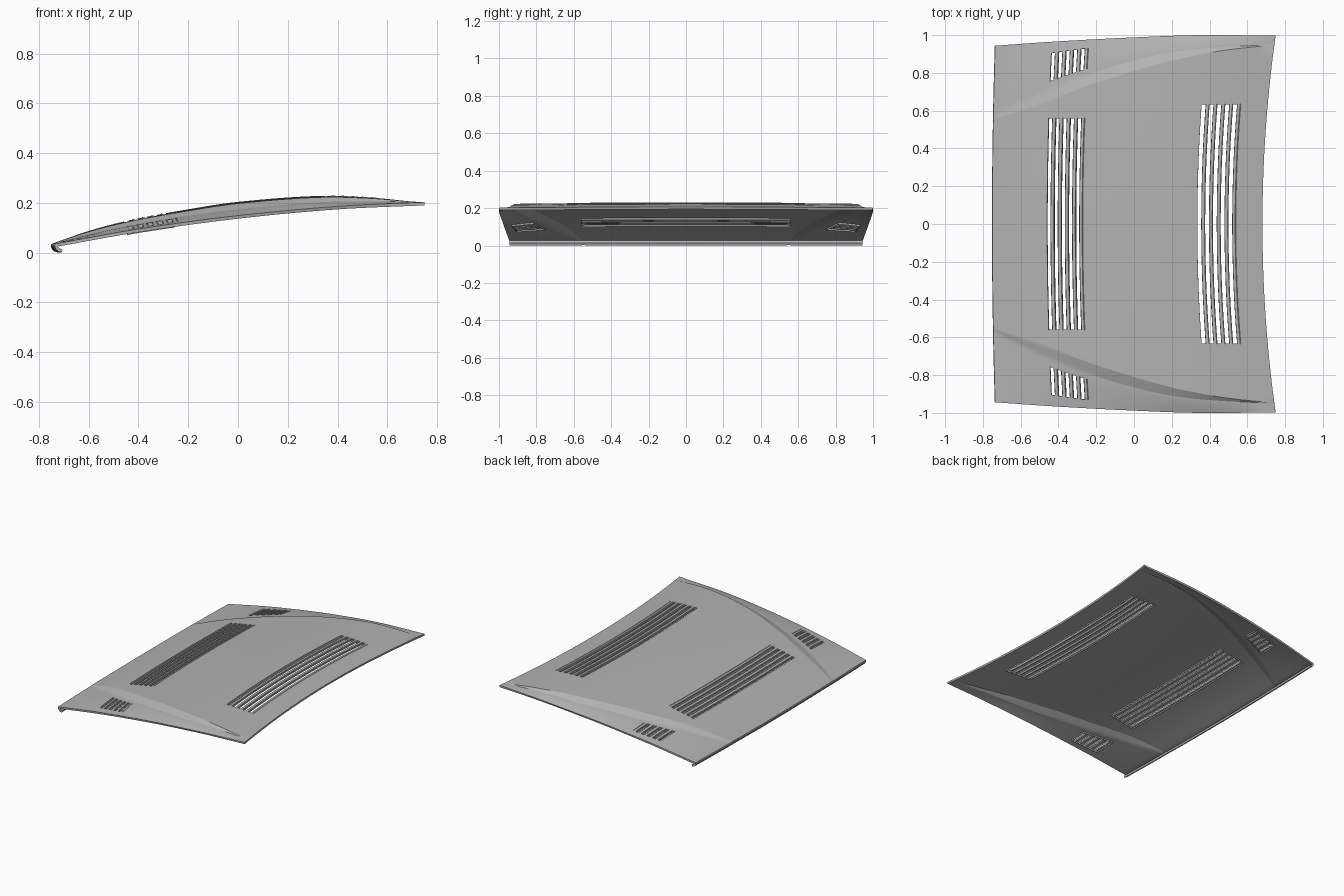
import bpy, bmesh, math

if "Cube" in bpy.data.objects:
    bpy.data.objects.remove(bpy.data.objects["Cube"])

paint = bpy.data.materials.new("grey_panel")
paint.diffuse_color = (0.45, 0.45, 0.45, 1)
paint.use_nodes = True
paint.node_tree.nodes["Principled BSDF"].inputs["Base Color"].default_value = paint.diffuse_color


def curve(pts, x):
    """Smooth (cubic) interpolation through a few points."""
    x = min(max(x, pts[0][0]), pts[-1][0])
    i = 0
    while i < len(pts) - 2 and x > pts[i + 1][0]:
        i += 1

    def slope(k):
        a, b = pts[max(k - 1, 0)], pts[min(k + 1, len(pts) - 1)]
        return (b[1] - a[1]) / (b[0] - a[0])
    (x0, y0), (x1, y1) = pts[i], pts[i + 1]
    h = x1 - x0
    t = (x - x0) / h
    return ((2*t**3 - 3*t*t + 1) * y0 + (t**3 - 2*t*t + t) * h * slope(i)
            + (3*t*t - 2*t**3) * y1 + (t**3 - t*t) * h * slope(i + 1))


# Profiles along the panel, as (x, value)
CENTRE = [(-.75, .036), (-.6, .088), (-.44, .13), (-.2, .175), (0, .205), (.33, .229), (.55, .221), (.7, .206), (.75, .204)]
EDGE = [(-.75, .034), (-.4, .096), (0, .150), (.4, .187), (.75, .204)]
SIDE = [(-.75, .943), (-.4, .967), (0, .988), (.35, 1.0), (.75, .997)]
CREASE_IN = [(-.75, .555), (-.5, .635), (-.25, .73), (.0, .81), (.2, .865), (.45, .915), (.68, .942), (.75, .945)]
CREASE_OUT = [(-.75, .562), (-.5, .69), (-.25, .79), (.0, .865), (.2, .91), (.45, .936), (.68, .946), (.75, .95)]


def x_at(u, y):
    front, back = -.75 + .015 * (y / .945) ** 2, .68 + .07 * y * y
    return front + (back - front) * u


def height(x, y):
    y = abs(y)
    c, e, s = curve(CENTRE, x), curve(EDGE, x), curve(SIDE, x)
    yi, yo = curve(CREASE_IN, x), curve(CREASE_OUT, x)
    if y <= yi:
        f = 1 - .12 * (y / yi) ** 2
    elif y <= yo:
        f = .88 - .42 * (y - yi) / (yo - yi)
    else:
        f = .46 * (1 - min((y - yo) / (s - yo), 1) ** 1.3)
    return e + (c - e) * f


# Columns: key widths (vent ends, creases, side) with even steps between
STEPS = [12, 2, 4, 4, 2, 4, 3]
KEY = [sum(STEPS[:i]) for i in range(len(STEPS) + 1)]
HALF = KEY[-1]


def column_y(u, col):
    k, y = abs(col), .5
    for _ in range(4):
        x = x_at(u, y)
        yi, yo, s = curve(CREASE_IN, x), curve(CREASE_OUT, x), curve(SIDE, x)
        b = [0, min(.56, yi * .9), min(.635, yi * .95), yi, yo,
             yo + .16 * (s - yo), yo + .76 * (s - yo), s]
        i = max(j for j in range(7) if KEY[j] <= k)
        if k == HALF:
            y = s
        else:
            y = b[i] + (b[i + 1] - b[i]) * (k - KEY[i]) / STEPS[i]
    return math.copysign(y, col)


def point(u, col, dz=0):
    y = column_y(u, col)
    x = x_at(u, y)
    return (x, y, height(x, y) + dz)


def finish(name, verts, faces, thick, offset=-1):
    me = bpy.data.meshes.new(name)
    me.from_pydata(verts, [], faces)
    bm = bmesh.new()
    bm.from_mesh(me)
    bmesh.ops.delete(bm, geom=[v for v in bm.verts if not v.link_faces], context='VERTS')
    bm.to_mesh(me)
    bm.free()
    me.materials.append(paint)
    ob = bpy.data.objects.new(name, me)
    bpy.context.collection.objects.link(ob)
    mod = ob.modifiers.new("thickness", 'SOLIDIFY')
    mod.thickness, mod.offset = thick, offset
    bpy.context.view_layer.objects.active = ob
    ob.select_set(True)
    bpy.ops.object.modifier_apply(modifier=mod.name)
    bpy.ops.object.shade_smooth_by_angle(angle=math.radians(16))
    ob.select_set(False)
    return ob


# Slot rows
def to_u(x):
    return (x + .75) / 1.43


front_slots = [(to_u(-.460 + .038 * i), to_u(-.441 + .038 * i)) for i in range(5)]
rear_slots = [(to_u(.335 + .041 * i), to_u(.357 + .041 * i)) for i in range(5)]
stops = [0.0, .01, .03] + [e for s in front_slots for e in s] + [e for s in rear_slots for e in s] + [1.0]
rows = [0.0]
for a, b in zip(stops, stops[1:]):
    n = max(1, round((b - a) / .025))
    rows += [a + (b - a) * i / n for i in range(1, n + 1)]


def is_slot(u, col):
    k = abs(col + .5)
    in_front = any(a < u < b for a, b in front_slots)
    in_rear = any(a < u < b for a, b in rear_slots)
    return (in_front and (k < KEY[1] or KEY[5] < k < KEY[6])) or (in_rear and k < KEY[2])


# Hood panel: rolled front lip rows first, then the curved skin
cols = range(-HALF, HALF + 1)
verts = []
for dx, dz in [(.026, -.035), (.012, -.030), (.003, -.021), (-.002, -.010)]:
    for c in cols:
        x, y, z = point(0, c)
        verts.append((x + dx, y, z + dz))
lip = 4
for u in rows:
    verts += [point(u, c) for c in cols]
W = len(cols)
faces = []
for r in range(lip + len(rows) - 1):
    for i, c in enumerate(list(cols)[:-1]):
        if r >= lip and is_slot((rows[r - lip] + rows[r - lip + 1]) / 2, c):
            continue
        a = r * W + i
        faces.append((a, a + W, a + W + 1, a + 1))
parts = [finish("hood_panel", verts, faces, .013)]


# Vents: a shallow frame under the skin and tilted blades on the bars
def vent(name, slots, c0, c1):
    u0, u1 = slots[0][0] - .004, slots[-1][1] + .004
    span = range(c0, c1 + 1)
    inner = [u0 + (u1 - u0) * i / 8 for i in range(1, 8)]
    loop = ([(u0, c) for c in span] + [(u, c1) for u in inner]
            + [(u1, c) for c in reversed(span)] + [(u, c0) for u in reversed(inner)])
    n = len(loop)
    v = [point(u, c, -.006) for u, c in loop] + [point(u, c, -.022) for u, c in loop]
    f = [(i, (i + 1) % n, (i + 1) % n + n, i + n) for i in range(n)]
    parts.append(finish(name + "_frame", v, f, .004, 0))
    v, f = [], []
    for (_, a), (b, _) in zip(slots, slots[1:] + [(slots[-1][1] + .012, 0)]):
        base = len(v)
        for c in span:
            v += [point(a, c, -.018), point(b, c, .001)]
        f += [(base + 2*i, base + 2*i + 1, base + 2*i + 3, base + 2*i + 2) for i in range(len(span) - 1)]
    parts.append(finish(name + "_blades", v, f, .003, 0))


vent("front_vent", front_slots, -KEY[1], KEY[1])
vent("rear_vent", rear_slots, -KEY[2], KEY[2])
vent("left_corner_vent", front_slots, KEY[5], KEY[6])
vent("right_corner_vent", front_slots, -KEY[6], -KEY[5])

# Rest everything on the ground
low = min(v.co.z for v in parts[0].data.vertices)
for ob in parts:
    for v in ob.data.vertices:
        v.co.z -= low
